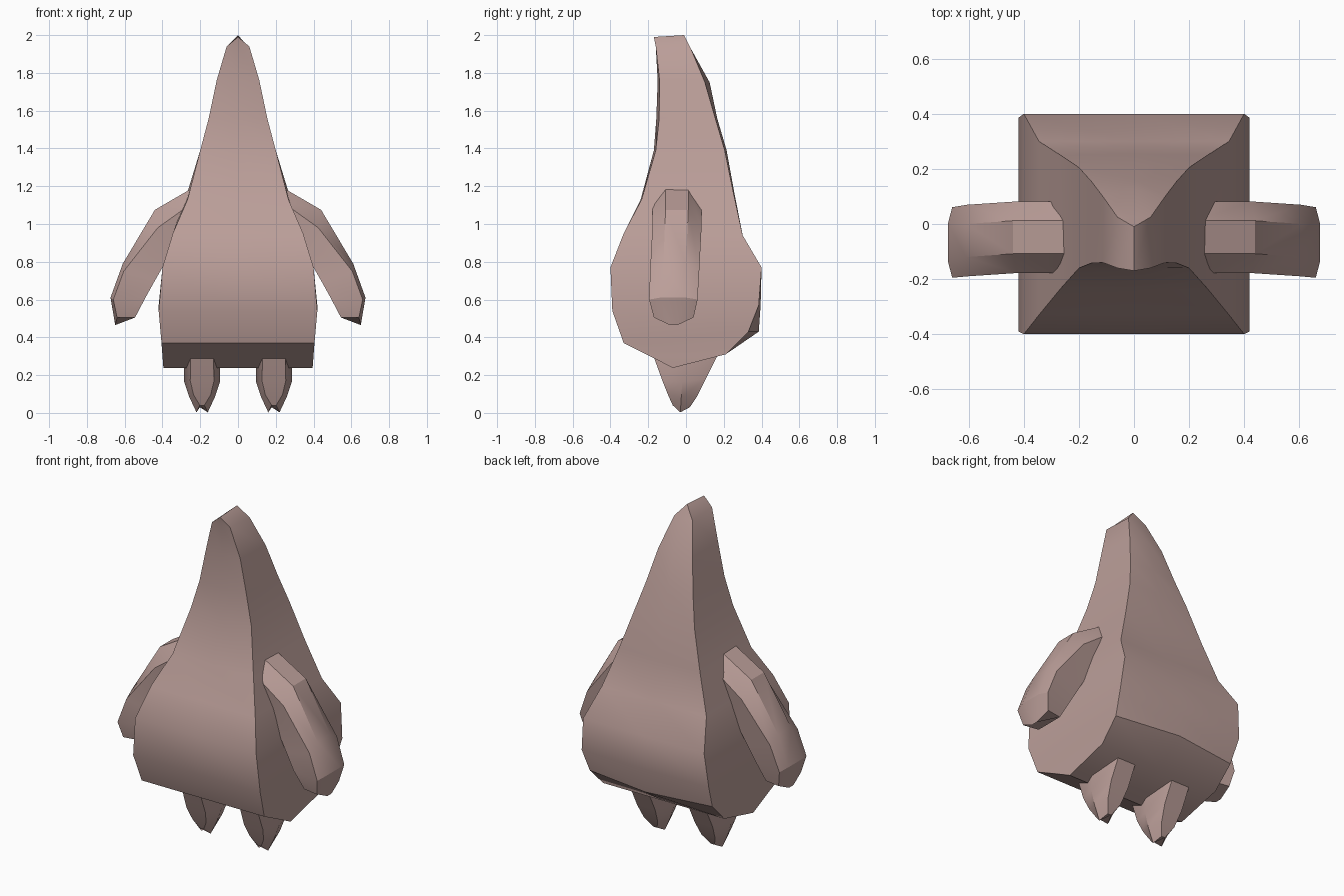
import bpy
import bmesh
import math

default_cube = bpy.data.objects.get("Cube")
if default_cube:
    bpy.data.objects.remove(default_cube, do_unlink=True)

# Single skin colour
skin = bpy.data.materials.new("dusty_pink")
skin.use_nodes = True
skin_colour = (0.50, 0.345, 0.32, 1.0)
skin.diffuse_color = skin_colour
skin.node_tree.nodes["Principled BSDF"].inputs["Base Color"].default_value = skin_colour


def loft(name, rings, smooth_angle):
    """Bridge equal-sized rings of points into a closed shell."""
    mesh = bpy.data.meshes.new(name)
    bm = bmesh.new()
    loops = [[bm.verts.new(point) for point in ring] for ring in rings]
    count = len(loops[0])
    for upper, lower in zip(loops, loops[1:]):
        for i in range(count):
            j = (i + 1) % count
            bm.faces.new((upper[i], upper[j], lower[j], lower[i]))
    bm.faces.new(loops[0])
    bm.faces.new(list(reversed(loops[-1])))
    bmesh.ops.remove_doubles(bm, verts=bm.verts, dist=0.0005)
    bmesh.ops.dissolve_degenerate(bm, edges=bm.edges, dist=0.0001)
    bmesh.ops.recalc_face_normals(bm, faces=bm.faces)
    bm.to_mesh(mesh)
    bm.free()
    mesh.materials.append(skin)
    obj = bpy.data.objects.new(name, mesh)
    bpy.context.collection.objects.link(obj)
    bpy.ops.object.select_all(action="DESELECT")
    obj.select_set(True)
    bpy.context.view_layer.objects.active = obj
    bpy.ops.object.shade_smooth_by_angle(angle=math.radians(smooth_angle))
    return obj


def body_ring(half, front, front_z, back, back_z, front_bulge=0, back_bulge=0):
    """Front and back edges, each with a centre point that may bulge."""
    return [(-half, front, front_z), (0, front - front_bulge, front_z),
            (half, front, front_z), (half, back, back_z),
            (0, back + back_bulge, back_z), (-half, back, back_z)]


# Body: tall tapering wedge with a ridge on top and a keel below
body_rows = [
    (0, -.17, 1.99, -.01, 2.0),
    (.06, -.16, 1.94, .025, 1.93),
    (.113, -.14, 1.76, .10, 1.75, .01, .025),
    (.155, -.142, 1.56, .155, 1.56, .015, .01),
    (.2, -.16, 1.39, .205, 1.39, .01, .01),
    (.267, -.235, 1.13, .25, 1.17, .005, .005),
    (.345, -.33, .95, .3, .94),
    (.4, -.4, .77, .4, .77),
    (.42, -.39, .54, .385, .57, 0, .01),
    (.405, -.33, .37, .33, .43, 0, .055),
    (.4, -.2, .305, .21, .31),
    (.395, -.07, .238, -.07, .238),
]
loft("body", [body_ring(*row) for row in body_rows], 36)


def arm_ring(side, centre, outer, wide, inner, ridge, width):
    """Outer flat, wide side edges and inner flat, symmetric in depth."""
    half = [(outer, ridge), (wide, width), (inner, width * .85)]
    points = [(p, d) for p, d in half] + [(p, -d) for p, d in reversed(half)]
    return [(side * p[0], centre + d, p[1]) for p, d in points]


# Arms: flattened, bent slabs with a pointed end
arm_rows = [
    (-.048, (.225, 1.2), (.23, 1.12), (.2, 1.0), .06, .13),
    (-.048, (.44, 1.075), (.425, .98), (.32, .91), .06, .13),
    (-.06, (.61, .79), (.605, .75), (.44, .7), .06, .13),
    (-.067, (.675, .61), (.66, .6), (.49, .61), .07, .128),
    (-.065, (.65, .465), (.64, .505), (.545, .505), .02, .105),
]
# Feet: tapering claws, narrower at front and back than at the sides
foot_rows = [
    ((-.172, .3, .06), (-.01, .3, .095), (.17, .31, .06)),
    ((-.125, .17, .063), (-.02, .165, .095), (.105, .18, .06)),
    ((-.095, .095, .045), (-.025, .085, .068), (.06, .09, .045)),
    ((-.07, .04, .012), (-.03, .003, .03), (.02, .03, .012)),
]


def foot_ring(x, stations):
    right = [(x - w, y, z) for y, z, w in stations]
    left = [(x + w, y, z) for y, z, w in stations]
    return right + left[::-1]


for side, label in ((1, "left"), (-1, "right")):
    loft(label + "_arm", [arm_ring(side, *row) for row in arm_rows], 25)
    loft(label + "_foot", [foot_ring(side * .19, row) for row in foot_rows], 32)
